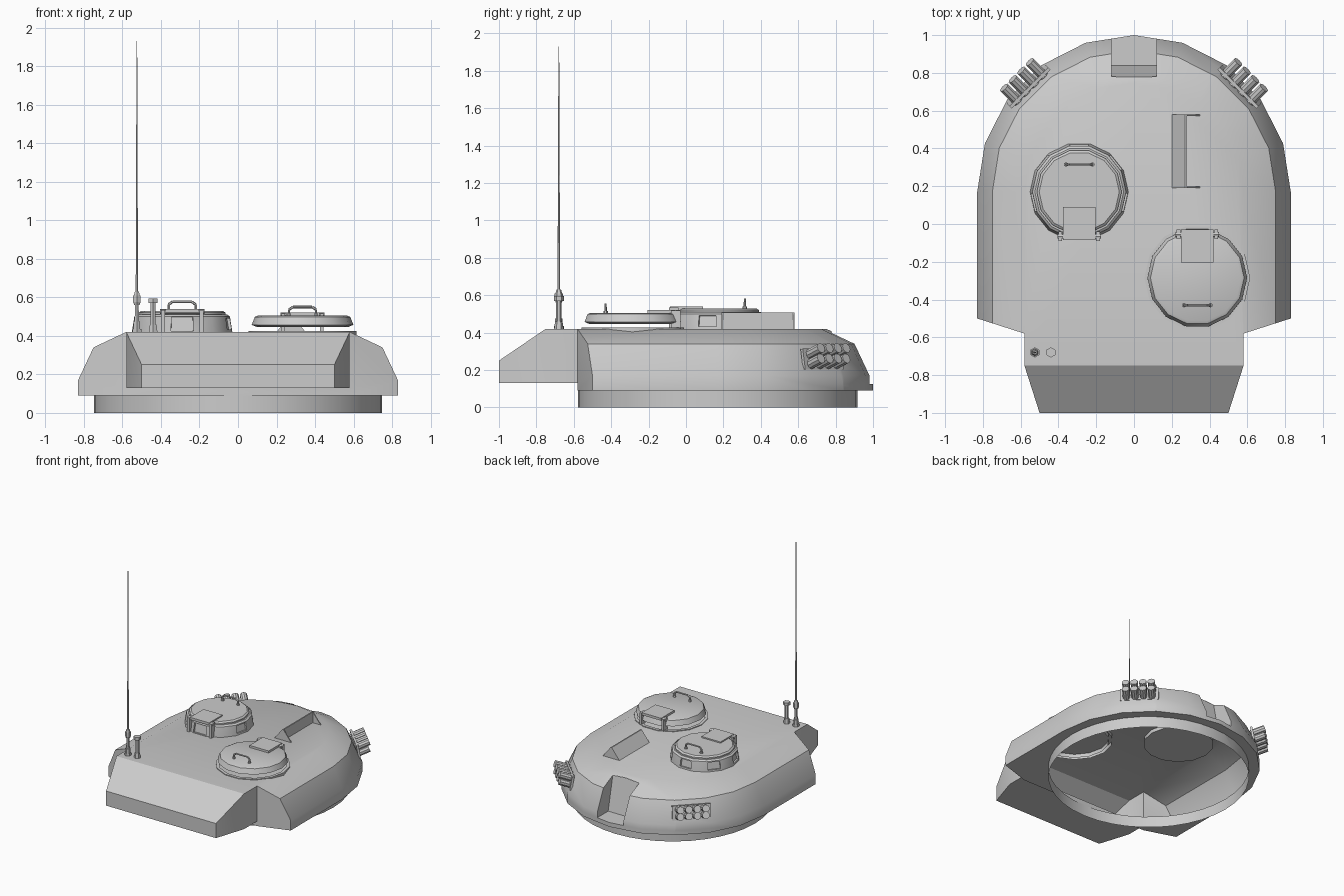
import bpy, bmesh, math
from mathutils import Vector, Matrix

if "Cube" in bpy.data.objects:
    bpy.data.objects.remove(bpy.data.objects["Cube"])

GREY = (0.6, 0.6, 0.6, 1)
mat = bpy.data.materials.new("plain_grey")
mat.use_nodes = True
mat.diffuse_color = GREY
mat.node_tree.nodes["Principled BSDF"].inputs["Base Color"].default_value = GREY

CY = 0.17          # centre of the round front and the ring
TOP = 0.42         # roof height
SIDES = 14         # hatch facets


def finish(name, bm, recalc=True):
    if recalc:
        bmesh.ops.recalc_face_normals(bm, faces=bm.faces)
    mesh = bpy.data.meshes.new(name)
    bm.to_mesh(mesh)
    bm.free()
    ob = bpy.data.objects.new(name, mesh)
    bpy.context.collection.objects.link(ob)
    mesh.materials.append(mat)
    bpy.ops.object.select_all(action='DESELECT')
    ob.select_set(True)
    bpy.context.view_layer.objects.active = ob
    bpy.ops.object.shade_smooth_by_angle(angle=math.radians(30))
    return ob


def poly(bm, pts):
    return bm.faces.new([bm.verts.new(p) for p in pts])


def add_box(bm, lo, hi, m=Matrix()):
    lo, hi = Vector(lo), Vector(hi)
    size = Matrix.Diagonal((*(hi - lo), 1))
    bmesh.ops.create_cube(bm, size=1, matrix=m @ Matrix.Translation((lo + hi) / 2) @ size)


def add_rod(bm, a, b, r1, r2, n=8):
    a, b = Vector(a), Vector(b)
    turn = (b - a).to_track_quat('Z', 'Y').to_matrix().to_4x4()
    bmesh.ops.create_cone(bm, cap_ends=True, segments=n, radius1=r1, radius2=r2,
                          depth=(b - a).length, matrix=Matrix.Translation((a + b) / 2) @ turn)


def lathe(bm, x, y, profile, cap=True):
    """Turned shape with a flat facet toward the front; returns rows of faces."""
    rings = []
    for r, z in profile:
        angles = [-math.pi / 2 + (i - 0.5) * math.tau / SIDES for i in range(SIDES)]
        rings.append([bm.verts.new((x + r * math.cos(a), y + r * math.sin(a), z)) for a in angles])
    rows = [[bm.faces.new((a[i], a[(i + 1) % SIDES], b[(i + 1) % SIDES], b[i]))
             for i in range(SIDES)] for a, b in zip(rings, rings[1:])]
    if cap:
        bm.faces.new(rings[-1])
        bm.faces.new(rings[0][::-1])
    return rows


# Turret shell: stacked horseshoe outlines
def outline(r, z):
    rear = -0.5 - (0.83 - r) * 0.32
    arc = [(r * math.cos(k * math.pi / 10), CY + r * math.sin(k * math.pi / 10), z) for k in range(11)]
    return [(r, rear, z)] + arc + [(-r, rear, z)]


bm = bmesh.new()
loops = [[bm.verts.new(p) for p in outline(r, z)]
         for r, z in ((0.83, 0.09), (0.83, 0.17), (0.75, 0.34), (0.58, TOP))]
for a, b in zip(loops, loops[1:]):
    for i in range(len(a) - 1):
        bm.faces.new((a[i], a[i + 1], b[i + 1], b[i]))
low = [bm.verts.new((s * 0.58, -0.58, 0.09)) for s in (1, -1)]
mid = [bm.verts.new((s * 0.58, -0.58, 0.13)) for s in (1, -1)]
for side, end in ((0, 0), (1, -1)):      # rear cheeks
    bm.faces.new([l[end] for l in loops] + [mid[side], low[side]])
bm.faces.new((low[0], low[1], mid[1], mid[0]))

# Rear bustle, open to the inside
eave = [bm.verts.new((s * 0.58, -0.75, TOP)) for s in (1, -1)]
heel = [bm.verts.new((s * 0.58, -0.75, 0.13)) for s in (1, -1)]
tail_hi = [bm.verts.new((s * 0.5, -1, 0.25)) for s in (1, -1)]
tail_lo = [bm.verts.new((s * 0.5, -1, 0.13)) for s in (1, -1)]
bm.faces.new(loops[-1] + [eave[1], eave[0]])
for s, end in ((0, 0), (1, -1)):
    bm.faces.new((loops[-1][end], eave[s], heel[s], mid[s]))
    bm.faces.new((eave[s], tail_hi[s], tail_lo[s], heel[s]))
bm.faces.new((eave[0], eave[1], tail_hi[1], tail_hi[0]))
bm.faces.new((tail_hi[0], tail_hi[1], tail_lo[1], tail_lo[0]))
bm.faces.new((mid[0], heel[0], tail_lo[0], tail_lo[1], heel[1], mid[1]))

# Underside rim and turret ring
ring = [bm.verts.new((0.748 * math.cos(k * math.tau / 40), CY + 0.748 * math.sin(k * math.tau / 40), 0.09))
        for k in range(40)]
foot = [bm.verts.new((v.co.x, v.co.y, 0)) for v in ring]
rim = loops[0] + [low[1], low[0]]
edges = []
for loop in (rim, ring):
    for a, b in zip(loop, loop[1:] + loop[:1]):
        edges.append(bm.edges.get((a, b)) or bm.edges.new((a, b)))
bmesh.ops.triangle_fill(bm, edges=edges, use_beauty=True, normal=(0, 0, -1))
for i in range(40):
    j = (i + 1) % 40
    bm.faces.new((foot[i], foot[j], ring[j], ring[i]))
bmesh.ops.recalc_face_normals(bm, faces=bm.faces)

# Opening for the gun
W, FLOOR = 0.12, 0.125
wall_n = Vector((0, 0.272, 0.06))
wall_p = Vector((0, 0.84, FLOOR))
for co, no in (((W, 0, 0), (1, 0, 0)), ((-W, 0, 0), (1, 0, 0)), ((0, 0, FLOOR), (0, 0, 1)), (wall_p, wall_n)):
    near = [f for f in bm.faces if f.calc_center_median().y > 0.7 and f.calc_center_median().z > 0.09]
    near += [f for f in bm.faces if len(f.verts) > 12]
    geom = set(near) | {e for f in near for e in f.edges} | {v for f in near for v in f.verts}
    bmesh.ops.bisect_plane(bm, geom=list(geom), plane_co=co, plane_no=no)
gone = []
for f in bm.faces:
    c = f.calc_center_median()
    if abs(c.x) < W and c.z > FLOOR and (c - wall_p).dot(wall_n) > 1e-5:
        gone.append(f)
bmesh.ops.delete(bm, geom=gone, context='FACES')
finish("turret_shell", bm, recalc=False)

bm = bmesh.new()
poly(bm, [(-W, 0.84, FLOOR), (W, 0.84, FLOOR), (W, 0.981, FLOOR), (0, 1, FLOOR), (-W, 0.981, FLOOR)])
poly(bm, [(W, 0.84, FLOOR), (-W, 0.84, FLOOR), (-W, 0.78, 0.397), (0, 0.778, 0.406), (W, 0.78, 0.397)])
for s in (W, -W):
    side = [(s, 0.84, FLOOR), (s, 0.981, FLOOR), (s, 0.981, 0.17), (s, 0.901, 0.34), (s, 0.78, 0.397)]
    poly(bm, side if s > 0 else side[::-1])
finish("gun_recess", bm, recalc=False)


# Hatches
def handle(name, x, y, z, h):
    bm = bmesh.new()
    pts = [(-0.07, 0), (-0.07, h * 0.7), (-0.05, h), (0.05, h), (0.07, h * 0.7), (0.07, 0)]
    pts = [(x + u, y, z + w) for u, w in pts]
    for a, b in zip(pts, pts[1:]):
        add_rod(bm, a, b, 0.007, 0.007, 6)
    for s in (-0.07, 0.07):
        add_rod(bm, (x + s, y, z - 0.005), (x + s, y, z + 0.01), 0.012, 0.012, 6)
    finish(name, bm)


def hinge(name, x, y0, y1, pin_y, z, base):
    bm = bmesh.new()
    add_box(bm, (x - 0.087, y0, z - 0.02), (x + 0.087, y1, z))
    for s in (-0.1, 0.1):
        add_box(bm, (x + s - 0.01, pin_y - 0.025, base), (x + s + 0.01, pin_y + 0.025, z - 0.005))
    add_rod(bm, (x - 0.115, pin_y, z - 0.015), (x + 0.115, pin_y, z - 0.015), 0.013, 0.013)
    finish(name, bm)


HX, HY = -0.29, 0.17
bm = bmesh.new()
rows = lathe(bm, HX, HY, [(0.262, 0.39), (0.26, 0.425), (0.248, 0.5), (0.235, 0.51), (0.22, 0.51)])
for k in (0, 3, 5, 7, 9, 11):                        # vision windows
    face = rows[1][k]
    bmesh.ops.inset_individual(bm, faces=[face], thickness=0.012)
    bmesh.ops.inset_individual(bm, faces=[face], thickness=0.001, depth=-0.015)
finish("cupola_body", bm)
bm = bmesh.new()
lathe(bm, HX, HY, [(0.225, 0.5), (0.225, 0.52), (0.212, 0.53)])
finish("cupola_lid", bm)
handle("cupola_handle", HX, 0.315, 0.53, 0.047)
hinge("cupola_hinge", HX, -0.085, 0.09, -0.065, 0.54, TOP)

LX, LY = 0.335, -0.285
bm = bmesh.new()
lathe(bm, LX, LY, [(0.255, 0.39), (0.255, 0.426), (0.28, 0.426), (0.28, 0.39)], cap=False)
finish("loader_hatch_rim", bm)
bm = bmesh.new()
lathe(bm, LX, LY, [(0.235, 0.445), (0.264, 0.457), (0.248, 0.498), (0.232, 0.505)])
finish("loader_hatch_lid", bm)
handle("loader_handle", LX, -0.43, 0.505, 0.045)
hinge("loader_hinge", LX, -0.205, -0.03, -0.055, 0.522, TOP)

# Sight hood: sloped back, upright wall and triangular cheeks
bm = bmesh.new()
for y0, y1, xs in ((0.19, 0.58, (0.2, 0.27, 0.28)), (0.19, 0.198, (0.28, 0.28, 0.35)),
                   (0.572, 0.58, (0.28, 0.28, 0.35))):
    if xs[0] < 0.25:
        shape = [(0.2, TOP), (0.27, 0.508), (0.28, 0.508), (0.28, TOP)]
    else:
        shape = [(0.28, TOP), (0.28, 0.508), (0.35, TOP)]
    face = poly(bm, [(x, y0, z) for x, z in shape])
    out = bmesh.ops.extrude_face_region(bm, geom=[face])
    bmesh.ops.translate(bm, vec=(0, y1 - y0, 0), verts=[v for v in out["geom"] if isinstance(v, bmesh.types.BMVert)])
finish("sight_hood", bm)

# Smoke launchers on both cheeks
for s, name in ((1, "left_smoke_launcher"), (-1, "right_smoke_launcher")):
    place = Matrix.Translation((s * 0.56, 0.73, 0.258)) @ Matrix.Rotation(-s * math.pi / 4, 4, 'Z')
    tilt = place @ Matrix.Rotation(math.radians(10), 4, 'X')
    bm = bmesh.new()
    add_box(bm, (-0.145, -0.012, -0.056), (0.145, 0.005, 0.056), tilt)
    for u in (-0.096, -0.032, 0.032, 0.096):
        for w in (-0.028, 0.028):
            add_rod(bm, place @ Vector((u, -0.02, w - 0.008)), place @ Vector((u, 0.085, w + 0.032)), 0.028, 0.028, 10)
    finish(name, bm)

# Antenna and spare mount
for name, x, parts in (
        ("antenna", -0.525, ((TOP, 0.435, 0.027, 0.027), (0.435, 0.475, 0.02, 0.02), (0.475, 0.56, 0.014, 0.01),
                             (0.56, 0.575, 0.016, 0.022), (0.575, 0.61, 0.022, 0.022), (0.61, 0.63, 0.018, 0.012),
                             (0.63, 1.93, 0.007, 0.002))),
        ("spare_mount", -0.44, ((TOP, 0.46, 0.025, 0.02), (0.46, 0.575, 0.015, 0.015), (0.57, 0.595, 0.027, 0.027)))):
    bm = bmesh.new()
    for z0, z1, r0, r1 in parts:
        add_rod(bm, (x, -0.68, z0), (x, -0.68, z1), r0, r1, 6)
    finish(name, bm)
